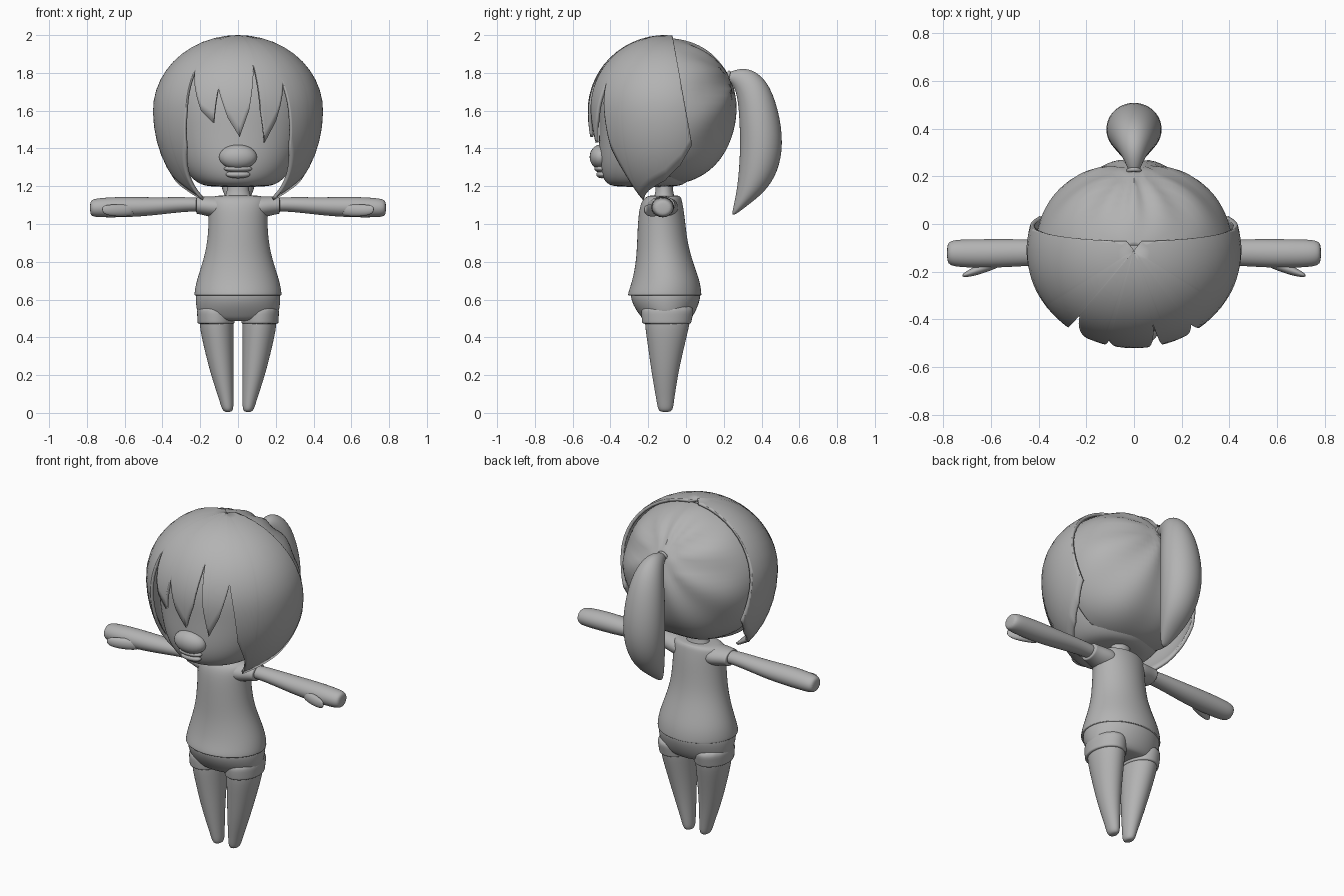
import bpy, bmesh, math
from mathutils import Vector

if "Cube" in bpy.data.objects:
    bpy.data.objects.remove(bpy.data.objects["Cube"])

grey = bpy.data.materials.new("plain grey")
grey.diffuse_color = (0.45, 0.45, 0.45, 1)
grey.use_nodes = True
grey.node_tree.nodes["Principled BSDF"].inputs["Base Color"].default_value = grey.diffuse_color


def finish(name, bm, subsurf=0, thickness=0, angle=50):
    me = bpy.data.meshes.new(name)
    bm.to_mesh(me)
    bm.free()
    ob = bpy.data.objects.new(name, me)
    bpy.context.collection.objects.link(ob)
    me.materials.append(grey)
    if thickness:
        m = ob.modifiers.new("thickness", 'SOLIDIFY')
        m.thickness, m.offset = thickness, -1
    if subsurf:
        m = ob.modifiers.new("smooth", 'SUBSURF')
        m.levels = m.render_levels = subsurf
    bpy.ops.object.select_all(action='DESELECT')
    ob.select_set(True)
    bpy.context.view_layer.objects.active = ob
    bpy.ops.object.shade_smooth_by_angle(angle=math.radians(angle))
    return ob


def loft(name, sections, n=16, subsurf=2):
    """Skin ellipses given as (centre, half axis u, half axis v)."""
    bm = bmesh.new()
    rings = []
    for c, u, v in sections:
        c, u, v = Vector(c), Vector(u), Vector(v)
        rings.append([bm.verts.new(c + u * math.cos(t) + v * math.sin(t))
                      for t in (2 * math.pi * i / n for i in range(n))])
    for a, b in zip(rings, rings[1:]):
        for i in range(n):
            j = (i + 1) % n
            bm.faces.new((a[i], a[j], b[j], b[i]))
    bm.faces.new(rings[0])
    bm.faces.new(rings[-1])
    bmesh.ops.recalc_face_normals(bm, faces=bm.faces)
    return finish(name, bm, subsurf)


def upright(name, rows, x=0):
    """Rows of (z, front y, back y, half width[, centre x])."""
    return loft(name, [((r[4] if len(r) > 4 else x, (r[1] + r[2]) / 2, r[0]),
                        (r[3], 0, 0), (0, (r[2] - r[1]) / 2, 0)) for r in rows])


def along_x(name, s, rows):
    """Rows of (x, centre y, centre z, half depth, half height), on side s."""
    return loft(name, [((s * x, y, z), (0, ry, 0), (0, 0, rz)) for x, y, z, ry, rz in rows])


def ball(name, loc, size):
    bm = bmesh.new()
    bmesh.ops.create_uvsphere(bm, u_segments=24, v_segments=16, radius=1)
    for v in bm.verts:
        v.co = Vector([v.co[i] * size[i] + loc[i] for i in range(3)])
    return finish(name, bm)


# clothes and body
upright("shirt", [(1.152, -.18, -.05, .08), (1.148, -.21, -.025, .14), (1.12, -.24, -.018, .165),
                  (1.05, -.256, -.005, .157), (.9, -.262, .01, .165), (.8, -.268, .04, .19),
                  (.7, -.288, .077, .225), (.64, -.31, .086, .236), (.622, -.312, .086, .236),
                  (.62, -.31, .086, .234)])
upright("shorts", [(.66, -.28, .07, .21), (.63, -.302, .085, .232), (.57, -.285, .07, .228),
                   (.52, -.25, .045, .218), (.495, -.23, .025, .19), (.485, -.2, 0, .14)])
upright("neck", [(1.12, -.18, -.05, .085), (1.155, -.165, -.065, .065),
                 (1.2, -.16, -.07, .055), (1.28, -.17, -.06, .06)])
for s in (-1, 1):
    upright("shorts_cuff", [(.58, -.24, .05, .1, s * .12), (.52, -.24, .04, .102, s * .117),
                            (.475, -.235, .03, .1, s * .116), (.47, -.233, .03, .099, s * .116)])
    upright("leg", [(.54, -.22, .03, .09, s * .115), (.47, -.222, .023, .094, s * .115),
                    (.35, -.203, -.008, .08, s * .103), (.2, -.182, -.042, .061, s * .084),
                    (.06, -.156, -.063, .037, s * .06), (.02, -.15, -.068, .031, s * .055),
                    (.004, -.135, -.083, .018, s * .053)])
    along_x("sleeve", s, [(.06, -.125, 1.085, .09, .062), (.13, -.125, 1.09, .085, .058),
                          (.19, -.122, 1.098, .068, .05), (.218, -.12, 1.1, .064, .047),
                          (.222, -.12, 1.1, .062, .045)])
    along_x("arm", s, [(.18, -.12, 1.1, .045, .036), (.24, -.12, 1.105, .046, .038),
                       (.35, -.12, 1.1, .052, .043), (.47, -.12, 1.092, .058, .05),
                       (.6, -.124, 1.09, .062, .056), (.72, -.123, 1.087, .06, .053),
                       (.77, -.122, 1.085, .054, .048), (.784, -.122, 1.085, .035, .032)])
    along_x("thumb", s, [(.54, -.15, 1.075, .02, .03), (.6, -.17, 1.072, .026, .034),
                         (.66, -.194, 1.072, .022, .032), (.7, -.21, 1.075, .013, .026),
                         (.72, -.216, 1.078, .006, .014)])

# face
upright("head", [(1.195, -.38, -.05, .15), (1.212, -.425, 0, .215), (1.26, -.455, .05, .27),
                 (1.35, -.472, .12, .325), (1.5, -.465, .2, .375), (1.65, -.47, .22, .39),
                 (1.8, -.42, .18, .335), (1.92, -.3, .05, .2), (1.96, -.2, -.05, .08)])
ball("nose", (0, -.452, 1.355), (.1, .058, .065))
ball("upper_lip", (0, -.45, 1.293), (.075, .035, .02))
ball("lower_lip", (0, -.445, 1.262), (.065, .03, .02))

# hair: columns run from the crown down to an edge given by (angle from front, z)
CENTRE = Vector((0, -.11, 1.6))


def hair_shell(name, edge, radii, power, plane, keep_back, rows=16, steps=8):
    rx, ry, up, down = radii
    pts = []
    for (a, z), (b, w) in zip(edge, edge[1:]):
        pts += [(a + (b - a) * i / steps, z + (w - z) * i / steps) for i in range(steps)]
    pts.append(edge[-1])
    bm = bmesh.new()
    cols = []
    for a, z in pts:
        end = math.acos(max(-1, (z - 1.6) / (up if z > 1.6 else down)))
        col = []
        for r in range(rows + 1):
            t = end * r / rows
            f = max(0, math.sin(t)) ** (power if t > math.pi / 2 else 1)
            h = (up if t < math.pi / 2 else down) * math.cos(t)
            col.append(bm.verts.new(CENTRE + Vector((rx * f * math.sin(a), -ry * f * math.cos(a), h))))
        cols.append(col)
    for a, b in zip(cols, cols[1:]):
        for r in range(rows):
            bm.faces.new((a[r], b[r], b[r + 1], a[r + 1]))
    bmesh.ops.remove_doubles(bm, verts=bm.verts, dist=.0005)
    point, normal = plane
    bmesh.ops.bisect_plane(bm, geom=bm.verts[:] + bm.edges[:] + bm.faces[:], plane_co=point,
                           plane_no=normal, clear_inner=keep_back, clear_outer=not keep_back)
    bm.normal_update()
    for f in bm.faces:
        if f.normal.dot(f.calc_center_median() - CENTRE) < 0:
            f.normal_flip()
    if keep_back:  # shallow folds gathered towards the ponytail
        for v in bm.verts:
            if v.co.y > -.05:
                ang = math.atan2(v.co.x, v.co.z - 1.78)
                fade = min(1, (v.co.y + .05) / .15)
                v.co += (v.co - CENTRE).normalized() * .007 * fade * math.cos(9 * ang)
    return finish(name, bm, thickness=.018)


# side locks share one outline; the fringe tips and gaps sit between them
lock = [(.66, 1.6), (.72, 1.4), (.87, 1.25), (.97, 1.125), (1.25, 1.18), (1.57, 1.23),
        (1.8, 1.31), (1.95, 1.42), (2.15, 1.5), (2.5, 1.5)]
fringe = [(-.65, 1.82), (-.45, 1.6), (-.295, 1.535), (-.247, 1.72), (-.12, 1.56), (.02, 1.46),
          (.13, 1.6), (.23, 1.85), (.27, 1.6), (.335, 1.43), (.47, 1.55), (.61, 1.75)]
edge = [(-a, z) for a, z in reversed(lock)] + fringe + lock
hair_shell("front_hair", edge, (.45, .41, .4, .55), 1,
           ((0, 0, 1.6), (0, 1, .18)), False)
hair_shell("back_hair", [(math.pi * i / 6, 1.2101) for i in range(13)], (.415, .375, .385, .39), .8,
           ((0, -.09, 1.6), (0, 1, 0)), True, rows=32, steps=10)

# ponytail: inner y, z, outer y, z, half width
tail = [(.2, 1.765, .205, 1.79, .015), (.235, 1.75, .25, 1.815, .03), (.262, 1.71, .33, 1.832, .055),
        (.275, 1.64, .43, 1.77, .088), (.28, 1.55, .493, 1.61, .112), (.285, 1.44, .52, 1.42, .122),
        (.28, 1.3, .488, 1.27, .112), (.268, 1.18, .42, 1.17, .085), (.25, 1.09, .335, 1.105, .05),
        (.24, 1.04, .27, 1.055, .015)]
loft("ponytail", [((0, (a + c) / 2, (b + d) / 2), (w, 0, 0), (0, (c - a) / 2, (d - b) / 2))
                  for a, b, c, d, w in tail])
bpy.ops.mesh.primitive_torus_add(major_radius=.024, minor_radius=.009, major_segments=24,
                                 minor_segments=10, location=(0, .222, 1.78),
                                 rotation=(math.radians(75), 0, 0))
tie = bpy.context.object
tie.name = "hair_tie"
tie.data.materials.append(grey)
bpy.ops.object.shade_smooth()
